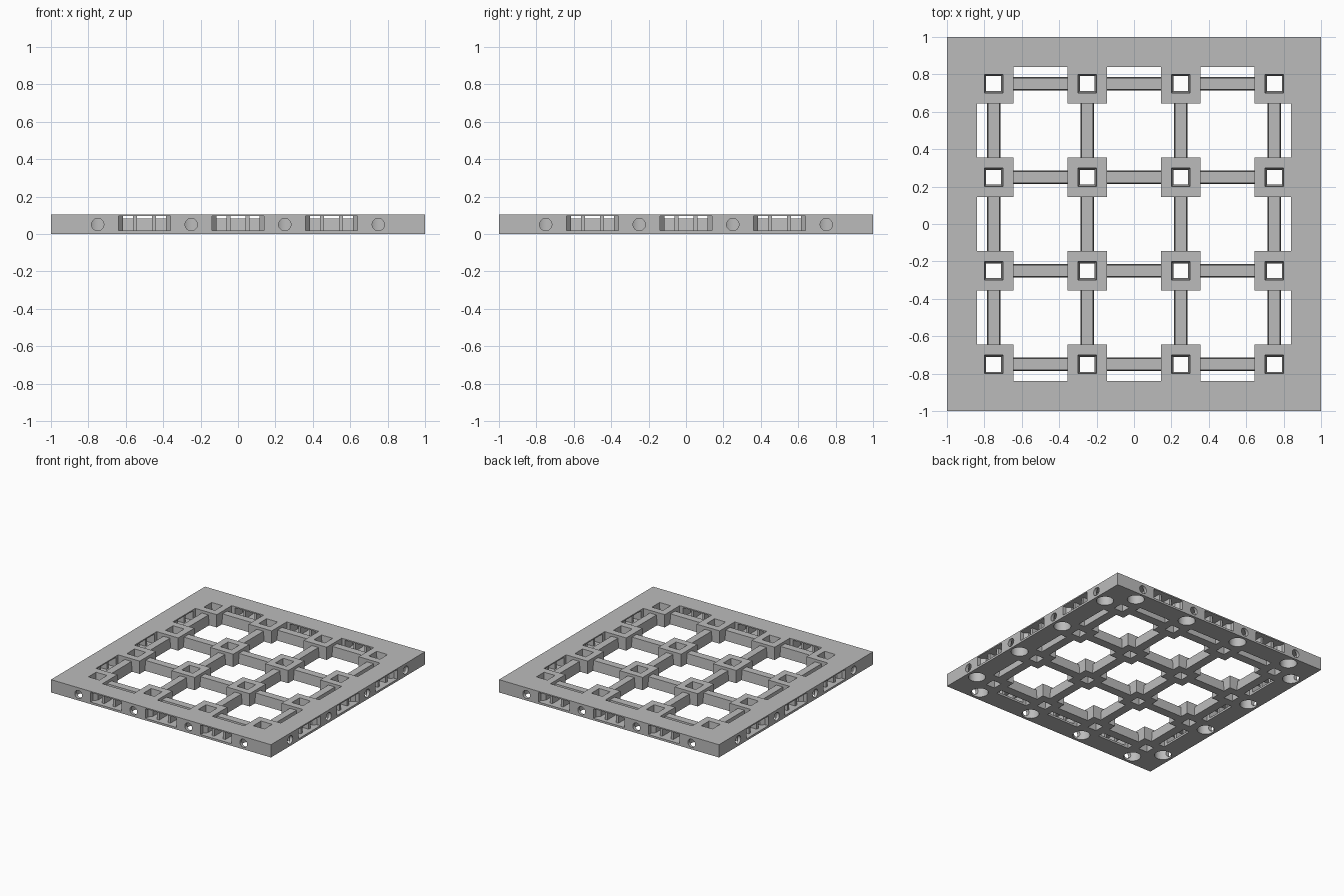
import bpy, bmesh
from math import pi, cos, sin
from mathutils import Matrix

cube = bpy.data.objects.get("Cube")
if cube:
    bpy.data.objects.remove(cube, do_unlink=True)

grey = bpy.data.materials.new("grey plastic")
grey.use_nodes = True
grey.diffuse_color = (0.5, 0.5, 0.5, 1)
grey.node_tree.nodes["Principled BSDF"].inputs["Base Color"].default_value = (0.5, 0.5, 0.5, 1)

H = 0.105            # plate thickness
INNER = 0.84         # inner edge of the border
NODES = [-0.75, -0.25, 0.25, 0.75]
MIDS = [-0.5, 0, 0.5]
TURNS = [Matrix.Rotation(k * pi / 2, 4, 'Z') for k in range(4)]


def finish(bm, name):
    bmesh.ops.recalc_face_normals(bm, faces=bm.faces)
    mesh = bpy.data.meshes.new(name)
    bm.to_mesh(mesh)
    bm.free()
    mesh.materials.append(grey)
    ob = bpy.data.objects.new(name, mesh)
    bpy.context.collection.objects.link(ob)
    return ob


def rect(x0, x1, y0, y1):
    return [(x0, y0), (x1, y0), (x1, y1), (x0, y1)]


def prism(bm, base, z0, z1, top=None, turn=Matrix()):
    """Solid between a plan outline at z0 and another at z1."""
    low = [bm.verts.new(turn @ Matrix.Translation((x, y, z0)).translation) for x, y in base]
    high = [bm.verts.new(turn @ Matrix.Translation((x, y, z1)).translation) for x, y in top or base]
    n = len(low)
    bm.faces.new(low[::-1])
    bm.faces.new(high)
    for i in range(n):
        j = (i + 1) % n
        bm.faces.new((low[i], low[j], high[j], high[i]))


def holed_block(bm, outer, hole_low, hole_high):
    """Square block with a square hole right through."""
    loops = [[bm.verts.new((x, y, z)) for x, y in pts] for pts, z in
             ((outer, 0), (outer, H), (hole_high, H), (hole_low, 0))]
    for a, b in zip(loops, loops[1:] + loops[:1]):
        for i in range(4):
            j = (i + 1) % 4
            bm.faces.new((a[i], a[j], b[j], b[i]))


def cut(target, bm):
    """Subtract the solids in bm from the target and drop the cutter."""
    cutter = finish(bm, "cutter")
    cutter.hide_render = True
    mod = target.modifiers.new("cut", 'BOOLEAN')
    mod.operation, mod.solver, mod.object = 'DIFFERENCE', 'EXACT', cutter
    graph = bpy.context.evaluated_depsgraph_get()
    mesh = bpy.data.meshes.new_from_object(target.evaluated_get(graph))
    target.modifiers.clear()
    target.data = mesh
    bpy.data.objects.remove(cutter, do_unlink=True)


# Outer border
bm = bmesh.new()
hole = rect(-INNER, INNER, -INNER, INNER)
holed_block(bm, rect(-1, 1, -1, 1), hole, hole)
border = finish(bm, "border")

# Clip pockets through each side, narrowing inwards
bm = bmesh.new()
for turn in TURNS:
    for c in MIDS:
        half = [(0.14, -1.02), (0.14, -0.97), (0.115, -0.94), (0.115, -0.82)]
        plan = [(c + x, y) for x, y in half] + [(c - x, y) for x, y in half[::-1]]
        prism(bm, plan, 0.017, 0.095, turn=turn)
cut(border, bm)

# Round chambers open underneath, then round holes in the sides
bm = bmesh.new()
for turn in TURNS:
    for c in NODES:
        ring = [(c + 0.065 * cos(k * pi / 12), -0.915 + 0.065 * sin(k * pi / 12)) for k in range(24)]
        prism(bm, ring, -0.02, 0.088, turn=turn)
cut(border, bm)

bm = bmesh.new()
for turn in TURNS:
    for c in NODES:
        place = turn @ Matrix.Translation((c, -0.98, 0.05)) @ Matrix.Rotation(pi / 2, 4, 'X')
        bmesh.ops.create_cone(bm, cap_ends=True, segments=24, radius1=0.033, radius2=0.033,
                              depth=0.1, matrix=place)
cut(border, bm)

# Paired upright pillars inside every pocket
bm = bmesh.new()
for turn in TURNS:
    for c in MIDS:
        for s in (-0.05, 0.05):
            prism(bm, rect(c + s - 0.011, c + s + 0.011, -0.965, -0.87), 0.012, 0.099, turn=turn)
finish(bm, "pocket_pillars")

# Square junction blocks with tapering holes
bm = bmesh.new()


def span(c):
    return max(c - 0.105, -INNER), min(c + 0.105, INNER)


for x in NODES:
    for y in NODES:
        holes = [rect(x - r, x + r, y - r, y + r) for r in (0.04, 0.05)]
        holed_block(bm, rect(*span(x), *span(y)), *holes)
finish(bm, "junction_blocks")

# Slimmer connecting bars with sloped sides
bm = bmesh.new()
for turn in TURNS[:2]:
    for c in MIDS:
        for y in NODES:
            low, high = [rect(c - 0.145, c + 0.145, y - w, y + w) for w in (0.036, 0.03)]
            prism(bm, low, 0, 0.083, high, turn)
finish(bm, "grid_bars")

# Keep edges crisp while rounding the cylinder walls
bpy.ops.object.select_all(action='DESELECT')
border.select_set(True)
bpy.context.view_layer.objects.active = border
bpy.ops.object.shade_smooth_by_angle(angle=0.5)
